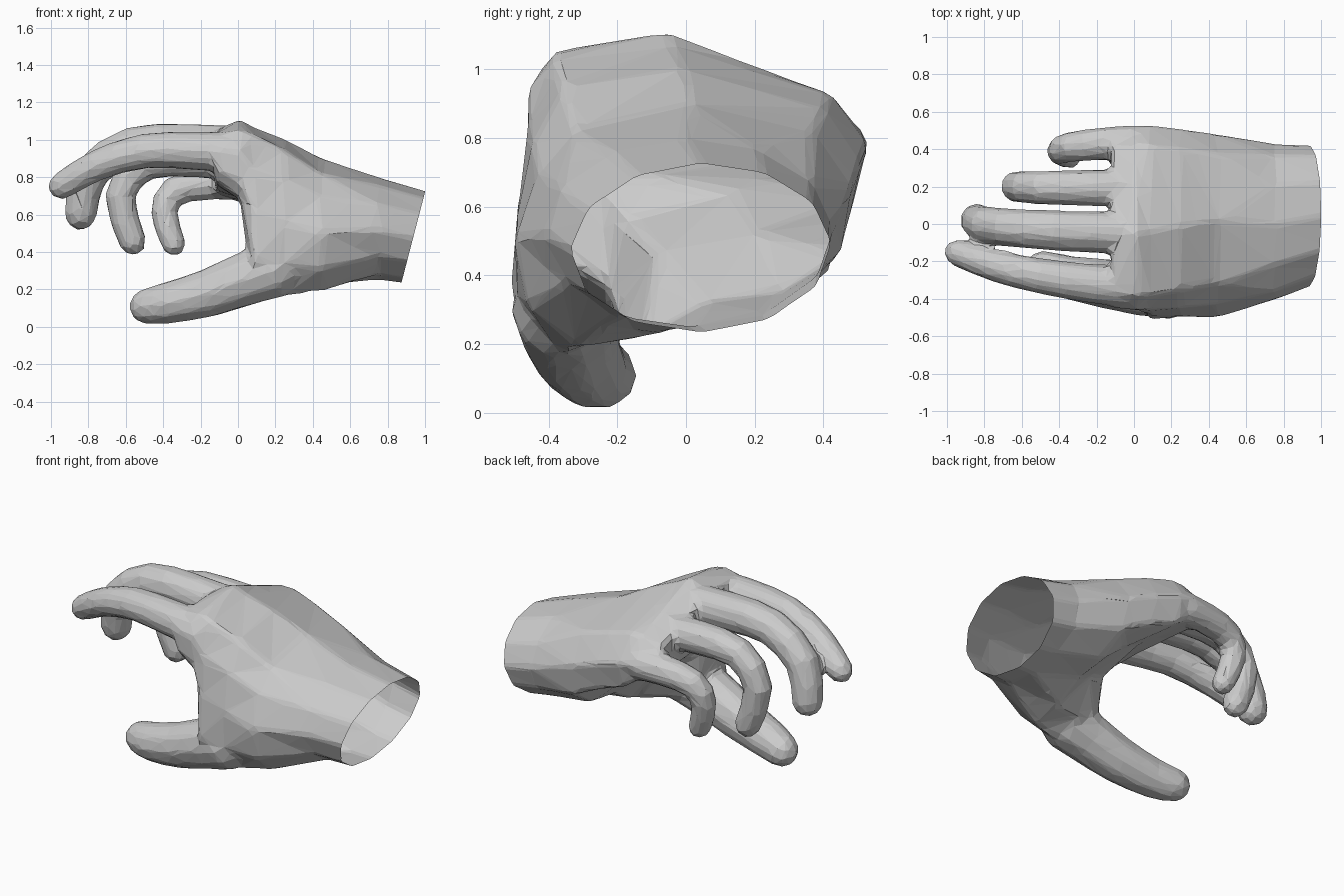
import bpy, bmesh, math
from mathutils import Vector

if "Cube" in bpy.data.objects:
    bpy.data.objects.remove(bpy.data.objects["Cube"])


def loft(name, rings):
    """Closed faceted tube through rings of equal point count."""
    bm = bmesh.new()
    loops = [[bm.verts.new(p) for p in ring] for ring in rings]
    n = len(loops[0])
    for a, b in zip(loops, loops[1:]):
        for i in range(n):
            j = (i + 1) % n
            bm.faces.new((a[i], a[j], b[j], b[i]))
    bm.faces.new(loops[0])
    bm.faces.new(loops[-1])
    bmesh.ops.triangulate(bm, faces=bm.faces[:])
    bmesh.ops.recalc_face_normals(bm, faces=bm.faces[:])
    me = bpy.data.meshes.new(name)
    bm.to_mesh(me)
    bm.free()
    ob = bpy.data.objects.new(name, me)
    bpy.context.collection.objects.link(ob)
    return ob


def digit(name, joints, y0, y1, r0, r1, sides=10):
    """Tapered, rounded finger along five side-view joints (x, z)."""
    last = len(joints) - 1
    pts = [Vector((x, y0 + (y1 - y0) * (i / last) ** 1.5, z)) for i, (x, z) in enumerate(joints)]
    path = []
    for i, p in enumerate(pts):
        path.append(p)
        if i < last:  # smooth midpoint between joints
            a, q, b = pts[max(i - 1, 0)], pts[i + 1], pts[min(i + 2, last)]
            path.append((p + q) * 0.5625 - (a + b) * 0.0625)
    radii = [r0 + (r1 - r0) * i / (len(path) - 1) for i in range(len(path))]
    radii[0] *= 0.6
    tip = (path[-1] - path[-2]).normalized()
    end = path[-1]
    for step, scale in ((.5, .87), (.85, .55), (1, .2)):  # rounded fingertip
        path.append(end + tip * r1 * step)
        radii.append(r1 * scale)
    rings = []
    for k, (p, r) in enumerate(zip(path, radii)):
        t = (path[min(k + 1, len(path) - 1)] - path[max(k - 1, 0)]).normalized()
        side = Vector((0, 1, 0))
        side = (side - t * side.dot(t)).normalized()
        up = t.cross(side)
        rings.append([p + (side * math.cos(a) + up * math.sin(a)) * r
                      for a in (2 * math.pi * i / sides for i in range(sides))])
    return loft(name, rings)


def oval(cy, cz, ry, rz):
    angles = [math.radians(122 + 30 * i) for i in range(12)]
    return [(cy + ry * math.cos(a), cz + rz * math.sin(a)) for a in angles]


def blend(a, b, t):
    return [(p[0] + (q[0] - p[0]) * t, p[1] + (q[1] - p[1]) * t) for p, q in zip(a, b)]


# Palm cross-sections (y, z): index corner, thumb side, palm, little-finger side, back
wrist = oval(.065, .46, .355, .25)
forearm = oval(.01, .525, .42, .275)
heel = [(-.32, .82), (-.43, .69), (-.50, .50), (-.46, .31), (-.32, .19), (-.12, .22),
        (.06, .32), (.28, .35), (.45, .46), (.48, .65), (.37, .82), (.02, .90)]
web = [(-.38, 1.03), (-.46, .84), (-.49, .60), (-.51, .35), (-.38, .14), (-.23, .28),
       (-.18, .56), (.15, .64), (.49, .62), (.53, .78), (.42, .93), (-.04, 1.07)]
knuckle = [(-.38, 1.055), (-.46, .94), (-.46, .78), (-.41, .70), (-.33, .68), (-.24, .68),
           (-.10, .69), (.18, .68), (.48, .67), (.53, .79), (.42, .93), (-.05, 1.11)]
front = blend(knuckle, [(y * .9, .89 - .22 * y) for y, z in knuckle], .3)
stations = [(1.06, wrist), (.75, forearm), (.45, heel), (.25, blend(heel, web, .6)),
            (.08, web), (.01, knuckle), (-.12, front)]
hand = loft("hand", [[(x, y, z) for y, z in sec] for x, sec in stations])

# Fingers and thumb
digits = [
    digit("index_finger", [(.12, .92), (-.2, .94), (-.5, .94), (-.75, .865), (-.94, .755)],
          -.345, -.155, .118, .075),
    digit("middle_finger", [(.12, .95), (-.27, .975), (-.57, .965), (-.79, .82), (-.84, .61)],
          -.05, .02, .12, .092),
    digit("ring_finger", [(.12, .87), (-.22, .895), (-.5, .87), (-.63, .7), (-.565, .46)],
          .19, .205, .107, .077),
    digit("little_finger", [(.12, .77), (-.15, .765), (-.34, .725), (-.395, .61), (-.345, .445)],
          .44, .36, .098, .067),
    digit("thumb", [(.32, .345), (.05, .26), (-.16, .18), (-.36, .13), (-.48, .11)],
          -.36, -.24, .165, .1),
]

# Weld all digits into the palm
for d in digits:
    m = hand.modifiers.new(d.name, 'BOOLEAN')
    m.operation = 'UNION'
    m.solver = 'EXACT'
    m.object = d

# Blend the joins softly, then reduce to low-poly facets
remesh = hand.modifiers.new("skin", 'REMESH')
remesh.mode = 'VOXEL'
remesh.voxel_size = .018
soften = hand.modifiers.new("soften", 'SMOOTH')
soften.factor = .5
soften.iterations = 8
facets = hand.modifiers.new("facets", 'DECIMATE')
facets.ratio = .05

dg = bpy.context.evaluated_depsgraph_get()
hand_mesh = bpy.data.meshes.new_from_object(hand.evaluated_get(dg))
hand.modifiers.clear()
hand.data = hand_mesh
for d in digits:
    bpy.data.objects.remove(d)

# Slanted open cut at the wrist
bm = bmesh.new()
bm.from_mesh(hand_mesh)
bmesh.ops.bisect_plane(bm, geom=bm.verts[:] + bm.edges[:] + bm.faces[:], dist=1e-5,
                       plane_co=(1.0, 0, .72), plane_no=(.48, 0, -.125), clear_outer=True)
for f in bm.faces:
    f.smooth = False
bm.to_mesh(hand_mesh)
bm.free()
